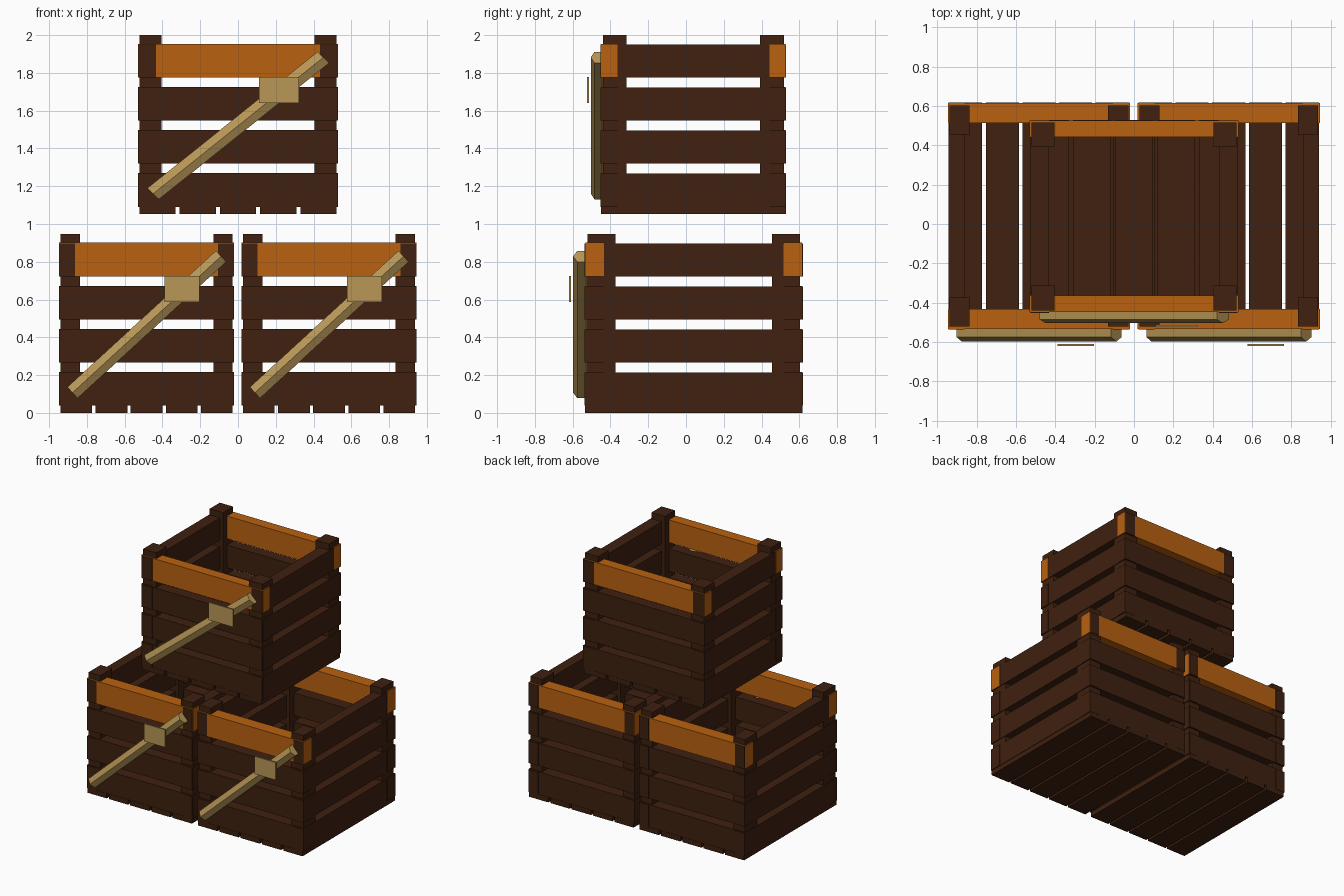
import bpy
import bmesh
from math import atan2, hypot
from mathutils import Matrix, Vector

cube = bpy.data.objects.get("Cube")
if cube:
    bpy.data.objects.remove(cube, do_unlink=True)


def make_material(name, rgb):
    mat = bpy.data.materials.new(name)
    mat.use_nodes = True
    colour = (*rgb, 1.0)
    mat.diffuse_color = colour
    mat.node_tree.nodes["Principled BSDF"].inputs["Base Color"].default_value = colour
    return mat


DARK = make_material("dark_brown_wood", (0.05, 0.015, 0.005))
ORANGE = make_material("orange_wood", (0.48, 0.12, 0.005))
TAN = make_material("tan_wood", (0.48, 0.31, 0.095))


def finish(name, bm, mat, place):
    bmesh.ops.transform(bm, matrix=place, verts=bm.verts)
    mesh = bpy.data.meshes.new(name)
    bm.to_mesh(mesh)
    bm.free()
    mesh.materials.append(mat)
    obj = bpy.data.objects.new(name, mesh)
    bpy.context.collection.objects.link(obj)


def box(name, mat, place, low, high):
    """Box between two opposite corners, in crate space."""
    low, high = Vector(low), Vector(high)
    bm = bmesh.new()
    bmesh.ops.create_cube(bm, size=1)
    shape = Matrix.Translation((low + high) / 2) @ Matrix.Diagonal((*(high - low), 1))
    bmesh.ops.transform(bm, matrix=shape, verts=bm.verts)
    finish(name, bm, mat, place)


def mirrored(low, high):
    return (low, high), (-high, -low)


def crate(label, centre, scale):
    place = Matrix.Translation(centre) @ Matrix.Diagonal((*scale, 1))

    # Floor slats, running front to back
    pitch, half = 0.186, 0.084
    for i in range(-2, 3):
        x = i * pitch
        box(f"{label}_floor_slat", DARK, place,
            (x - half, -0.576, 0), (x + half, 0.576, 0.04))

    # Corner posts
    for x0, x1 in mirrored(0.353, 0.455):
        for y0, y1 in mirrored(0.415, 0.563):
            box(f"{label}_corner_post", DARK, place, (x0, y0, 0.03), (x1, y1, 0.947))

    # Four rows of wall planks, crossing at the corners; the top ends are orange
    for row in range(4):
        z = 0.038 + row * 0.228
        top = z + 0.176
        for y0, y1 in mirrored(0.474, 0.574):
            box(f"{label}_end_plank", ORANGE if row == 3 else DARK, place,
                (-0.463, y0, z), (0.463, y1, top + 0.003))
        for x0, x1 in mirrored(0.378, 0.46):
            box(f"{label}_side_plank", DARK, place, (x0, -0.578, z), (x1, 0.578, top))

    # Six-sided diagonal brace, with one edge facing forward
    dx, dz = 0.787, 0.722
    bm = bmesh.new()
    bmesh.ops.create_cone(bm, cap_ends=True, segments=6, radius1=0.046,
                          radius2=0.046, depth=hypot(dx, dz))
    turn = Matrix.Rotation(atan2(dx, dz), 4, "Y")
    bmesh.ops.transform(bm, matrix=Matrix.Translation((0.001, -0.593, 0.468)) @ turn,
                        verts=bm.verts)
    finish(f"{label}_diagonal_brace", bm, TAN, place)

    # Thin plate in front of the brace
    box(f"{label}_front_plate", TAN, place, (0.096, -0.661, 0.587), (0.281, -0.651, 0.726))


crate("left_crate", (0.482, 0.041, 0), (1, 1, 1))
crate("right_crate", (-0.484, 0.041, 0), (1, 1, 1))
crate("upper_crate", (0, 0.039, 1.053), (1.146, 0.85, 1))
